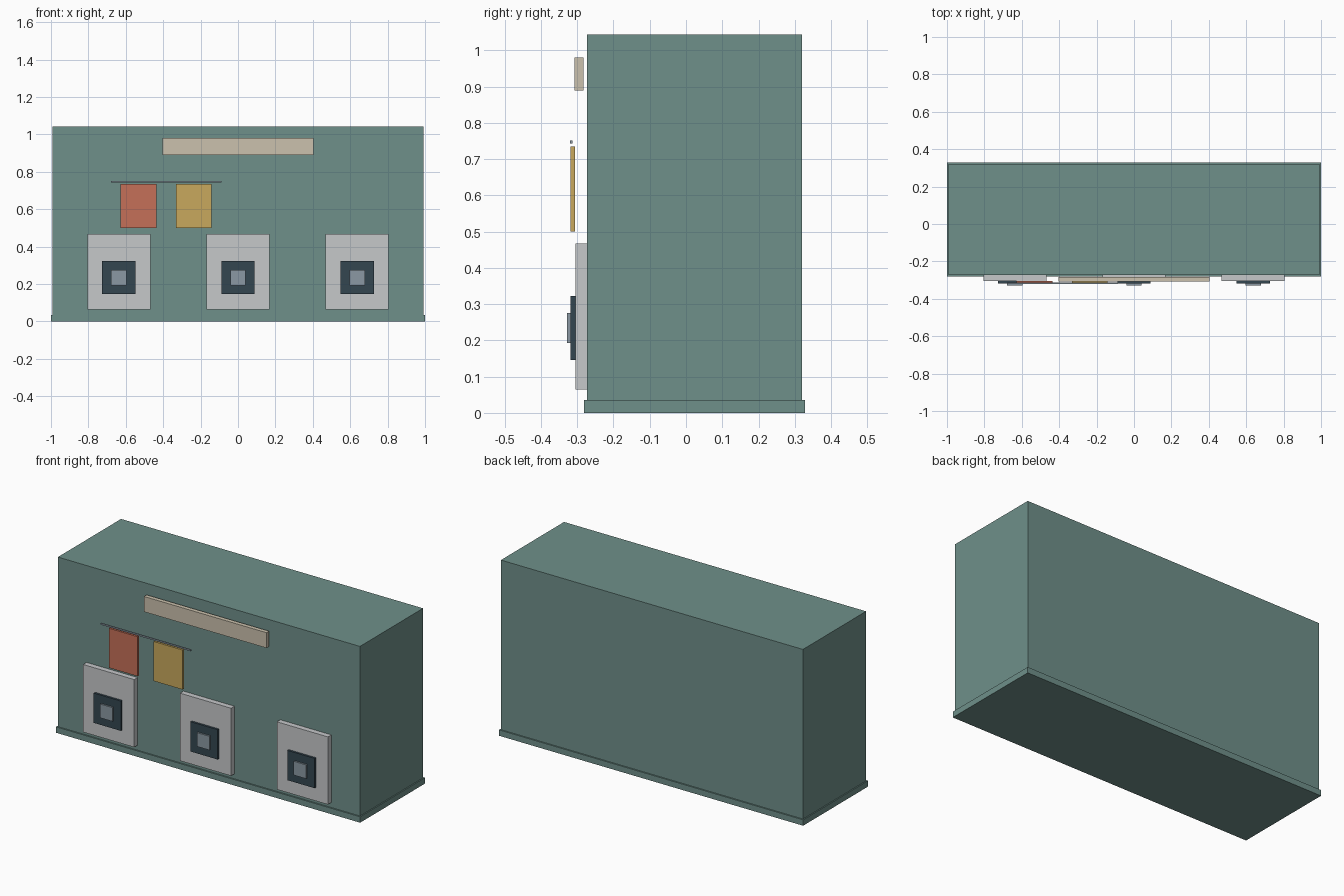
import bpy
from mathutils import Vector

if "Cube" in bpy.data.objects:
    bpy.data.objects.remove(bpy.data.objects["Cube"])


def material(name, rgb):
    """Flat material from 8-bit sRGB, stored as linear."""
    lin = [((c / 255 + 0.055) / 1.055) ** 2.4 for c in rgb]
    m = bpy.data.materials.new(name)
    m.diffuse_color = (*lin, 1)
    m.use_nodes = True
    m.node_tree.nodes["Principled BSDF"].inputs["Base Color"].default_value = m.diffuse_color
    return m


GREEN = material("sage green", (111, 144, 138))
WHITE = material("light grey", (198, 200, 202))
CREAM = material("cream", (203, 193, 173))
RED = material("terracotta", (197, 112, 88))
YELLOW = material("mustard", (200, 169, 93))
DARK = material("dark slate", (52, 70, 80))
STEEL = material("steel grey", (139, 153, 163))


def box(name, x, y, z, mat):
    """Box spanning the given (min, max) ranges."""
    bpy.ops.mesh.primitive_cube_add(size=1)
    ob = bpy.context.object
    ob.name = name
    ranges = (x, y, z)
    centre = Vector([(a + b) / 2 for a, b in ranges])
    for v in ob.data.vertices:
        v.co = Vector([c * (b - a) for c, (a, b) in zip(v.co, ranges)])
    ob.location = centre
    ob.data.materials.append(mat)
    return ob


# Building shell on a slightly wider plinth
box("plinth", (-1, 1), (-0.281, 0.328), (0, 0.035), GREEN)
box("building", (-0.993, 0.993), (-0.273, 0.32), (0.035, 1.043), GREEN)

# Sign board
box("sign_board", (-0.403, 0.403), (-0.308, -0.283), (0.889, 0.98), CREAM)

# Rail with two hanging cloths
box("hanging_rail", (-0.68, -0.087), (-0.32, -0.313), (0.743, 0.752), STEEL)
for name, x, mat in (("red_cloth", -0.532, RED), ("yellow_cloth", -0.237, YELLOW)):
    box(name, (x - 0.095, x + 0.095), (-0.318, -0.306), (0.5, 0.735), mat)

# Row of machines: body, door and door glass
for i, x in enumerate((-0.637, 0, 0.637)):
    for name, half, y, z, mat in (
        ("machine", 0.168, (-0.305, -0.272), (0.065, 0.467), WHITE),
        ("machine_door", 0.089, (-0.318, -0.305), (0.146, 0.323), DARK),
        ("door_glass", 0.041, (-0.328, -0.318), (0.193, 0.275), STEEL),
    ):
        box(f"{name}_{i + 1}", (x - half, x + half), y, z, mat)
